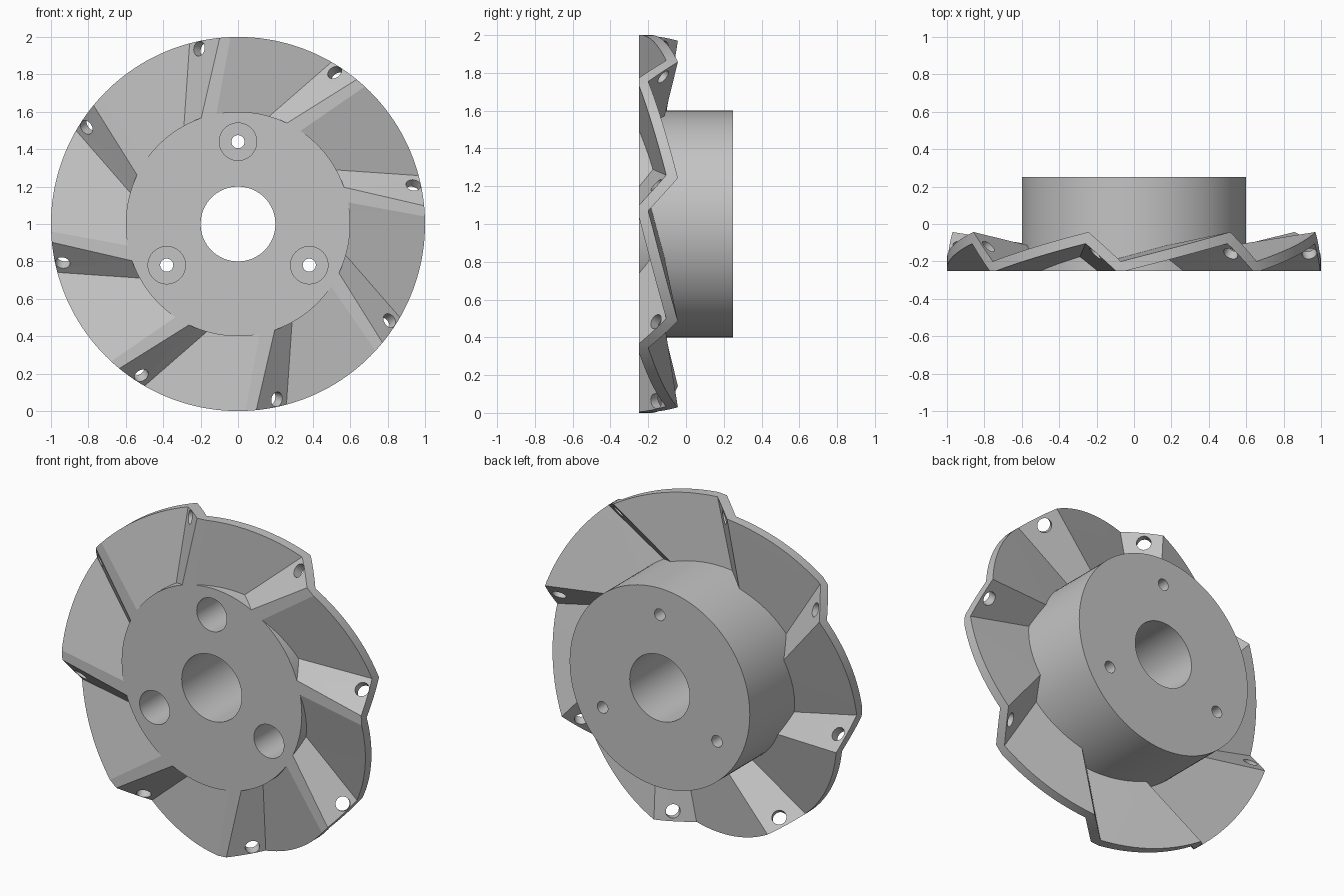
import bpy, bmesh, math
from mathutils import Vector, Matrix

cube = bpy.data.objects.get("Cube")
if cube:
    bpy.data.objects.remove(cube, do_unlink=True)

TEETH = 8
CENTRE = Vector((0, 0, 1))
FRONT, BACK = -0.25, 0.25

steel = bpy.data.materials.new("grey_steel")
steel.use_nodes = True
steel.diffuse_color = (0.55, 0.55, 0.55, 1)
steel.node_tree.nodes["Principled BSDF"].inputs["Base Color"].default_value = (0.55, 0.55, 0.55, 1)


def polar(r, deg, y):
    a = math.radians(deg)
    return Vector((r * math.cos(a), y, r * math.sin(a))) + CENTRE


def make_object(name, bm):
    mesh = bpy.data.meshes.new(name)
    bm.to_mesh(mesh)
    bm.free()
    mesh.materials.append(steel)
    obj = bpy.data.objects.new(name, mesh)
    bpy.context.collection.objects.link(obj)
    return obj


def add_rod(bm, start, end, radius, segments=48):
    axis = end - start
    turn = axis.to_track_quat('Z', 'Y').to_matrix().to_4x4()
    bmesh.ops.create_cone(bm, cap_ends=True, segments=segments, radius1=radius, radius2=radius,
                          depth=axis.length, matrix=Matrix.Translation((start + end) / 2) @ turn)


def add_disc(bm, x, z, radius, y0, y1, segments=48):
    add_rod(bm, Vector((x, y0, z)), Vector((x, y1, z)), radius, segments)


def activate(obj):
    bpy.ops.object.select_all(action='DESELECT')
    obj.select_set(True)
    bpy.context.view_layer.objects.active = obj


def boolean(obj, bm, operation):
    cutter = make_object("cutter", bm)
    cutter.hide_render = True
    mod = obj.modifiers.new("cut", 'BOOLEAN')
    mod.operation, mod.solver, mod.object = operation, 'EXACT', cutter
    activate(obj)
    bpy.ops.object.modifier_apply(modifier=mod.name)
    bpy.data.objects.remove(cutter, do_unlink=True)


def smooth(obj):
    activate(obj)
    bpy.ops.object.shade_smooth_by_angle(angle=math.radians(12))


# Hub with a central bore and three counterbored bolt holes
bm = bmesh.new()
add_disc(bm, 0, 1, 0.6, FRONT, BACK, 128)
hub = make_object("hub", bm)
bm = bmesh.new()
add_disc(bm, 0, 1, 0.2, -0.4, 0.4, 96)
boolean(hub, bm, 'DIFFERENCE')
for deg in (90, 210, 330):
    spot = polar(0.44, deg, 0)
    for radius, end in ((0.1, 0.05), (0.035, 0.4)):
        bm = bmesh.new()
        add_disc(bm, spot.x, spot.z, radius, -0.4, end)
        boolean(hub, bm, 'DIFFERENCE')
smooth(hub)

# Edge lines of one tooth: angle and depth at the hub, then at the rim
LINES = {
    "land_low": ((11.1, FRONT), (2.3, FRONT)),
    "land_high": ((19.1, FRONT), (5.6, FRONT)),
    "valley": ((28.8, -0.175), (15.0, -0.105)),
    "back_groove": ((15.9, -0.205), (4.0, -0.20)),
    "back_ridge": ((27.4, -0.113), (14.1, -0.043)),
}


def line_ends(key, tooth):
    (a0, y0), (a1, y1) = LINES[key]
    turn = tooth * 360 / TEETH
    hub_end, rim_end = polar(0.6, a0 + turn, y0), polar(1, a1 + turn, y1)
    run = rim_end - hub_end
    return hub_end - run * 0.03, hub_end + run * 1.3


# Toothed ring, folded around the hub and trimmed to a round rim
bm = bmesh.new()
teeth = [{k: [bm.verts.new(p) for p in line_ends(k, i)] for k in LINES} for i in range(TEETH)]
for i, t in enumerate(teeth):
    n = teeth[(i + 1) % TEETH]
    low, high, val = t["land_low"], t["land_high"], t["valley"]
    groove, ridge = t["back_groove"], t["back_ridge"]
    next_low, next_groove = n["land_low"], n["back_groove"]
    for a, b in ((low, high), (high, val), (val, next_low), (groove, ridge), (ridge, next_groove)):
        bm.faces.new((a[0], a[1], b[1], b[0]))
    for end in (0, 1):
        for loop in ((low, high, groove), (high, val, ridge, groove), (val, next_low, next_groove, ridge)):
            bm.faces.new([p[end] for p in loop])
bmesh.ops.triangulate(bm, faces=bm.faces[:])
bmesh.ops.recalc_face_normals(bm, faces=bm.faces[:])
ring = make_object("toothed_ring", bm)
bm = bmesh.new()
add_disc(bm, 0, 1, 1, -0.5, 0.5, 160)
boolean(ring, bm, 'INTERSECT')

# Screw hole square to the steep face of each tooth
bm = bmesh.new()
for i in range(TEETH):
    h0, h1 = line_ends("land_high", i)
    v0, v1 = line_ends("valley", i)
    normal = (h1 - h0).cross(v1 - h0).normalized()
    spot = polar(0.957, 12 + i * 360 / TEETH, -0.15)
    add_rod(bm, spot - normal * 0.12, spot + normal * 0.12, 0.04, 32)
boolean(ring, bm, 'DIFFERENCE')
smooth(ring)
